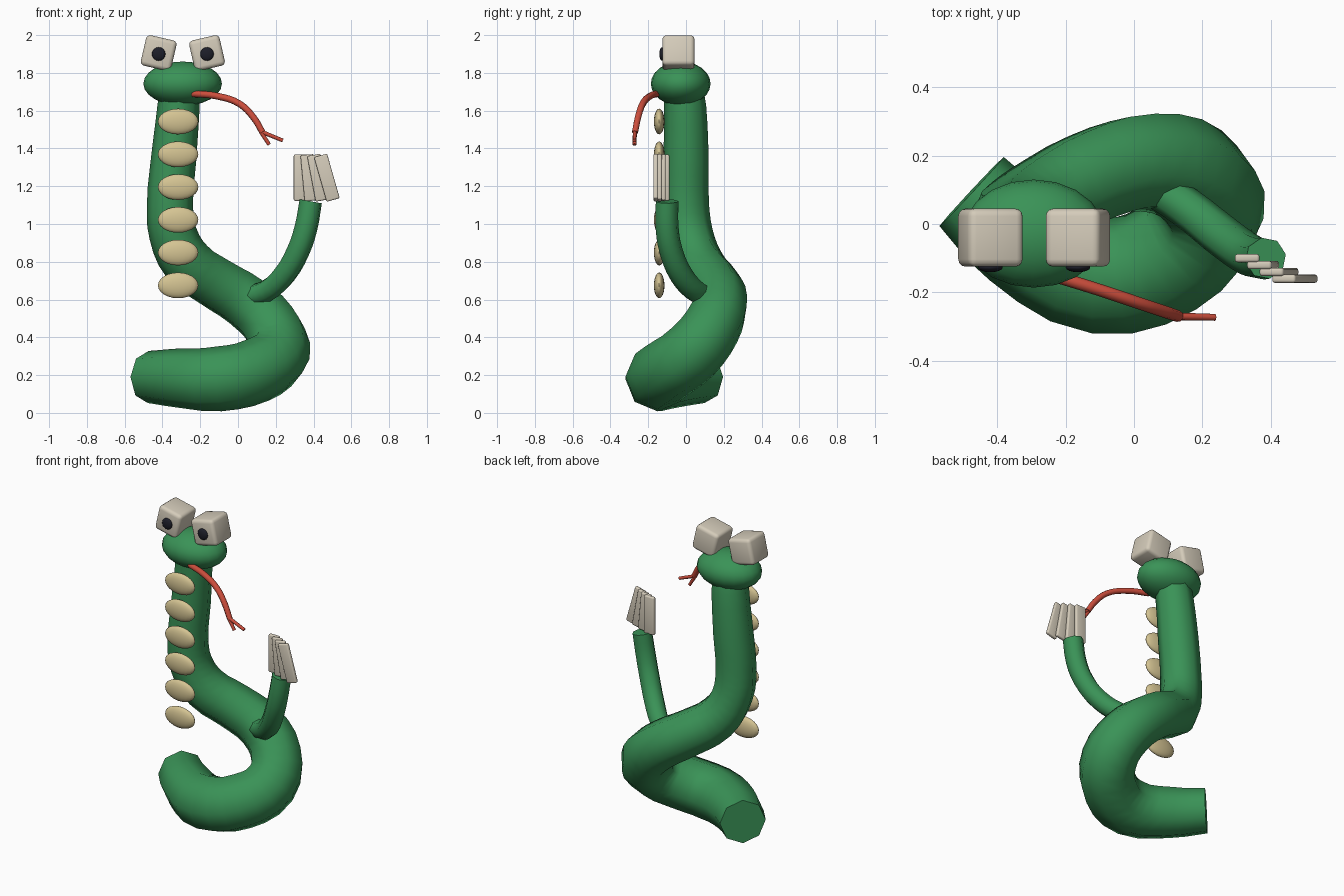
import bpy
import math

if "Cube" in bpy.data.objects:
    bpy.data.objects.remove(bpy.data.objects["Cube"])


def material(name, rgb):
    m = bpy.data.materials.new(name)
    m.diffuse_color = (*rgb, 1)
    m.use_nodes = True
    m.node_tree.nodes["Principled BSDF"].inputs["Base Color"].default_value = m.diffuse_color
    return m


GREEN = material("snake green", (0.042, 0.29, 0.095))
BONE = material("pale bone", (0.66, 0.60, 0.49))
CREAM = material("belly cream", (0.66, 0.55, 0.29))
RED = material("tongue red", (0.60, 0.075, 0.045))
BLACK = material("pupil black", (0.012, 0.013, 0.022))


def finish(obj, name, mat, angle=50):
    obj.name = name
    obj.data.materials.clear()
    obj.data.materials.append(mat)
    bpy.ops.object.select_all(action='DESELECT')
    obj.select_set(True)
    bpy.context.view_layer.objects.active = obj
    bpy.ops.object.shade_smooth_by_angle(angle=math.radians(angle))
    return obj


def tube(name, points, mat, steps=3):
    """Eight-sided tube through (x, y, z, radius) points."""
    cu = bpy.data.curves.new(name, 'CURVE')
    cu.dimensions = '3D'
    cu.bevel_depth = 1
    cu.bevel_resolution = 2
    cu.resolution_u = steps
    cu.use_fill_caps = True
    sp = cu.splines.new('BEZIER')
    sp.bezier_points.add(len(points) - 1)
    for bp, (x, y, z, r) in zip(sp.bezier_points, points):
        bp.co = (x, y, z)
        bp.radius = r
        bp.handle_left_type = bp.handle_right_type = 'AUTO'
    obj = bpy.data.objects.new(name, cu)
    bpy.context.collection.objects.link(obj)
    bpy.ops.object.select_all(action='DESELECT')
    obj.select_set(True)
    bpy.context.view_layer.objects.active = obj
    bpy.ops.object.convert(target='MESH')
    return finish(bpy.context.object, name, mat, 60)


def ellipsoid(name, loc, radii, mat, segments=20, rings=12):
    bpy.ops.mesh.primitive_uv_sphere_add(segments=segments, ring_count=rings, location=loc)
    obj = bpy.context.object
    obj.scale = radii
    bpy.ops.object.transform_apply(location=False, rotation=False)
    return finish(obj, name, mat, 60)


def block(name, loc, size, tilt, bevel, mat):
    bpy.ops.mesh.primitive_cube_add(size=1, location=loc)
    obj = bpy.context.object
    obj.scale = size
    bpy.ops.object.transform_apply(location=False, rotation=False)
    obj.rotation_euler.y = math.radians(tilt)
    mod = obj.modifiers.new("rounded edges", 'BEVEL')
    mod.width = bevel
    mod.segments = 3
    bpy.ops.object.modifier_apply(modifier=mod.name)
    return finish(obj, name, mat)


# Coiled body, from the blunt tail up to the neck
tube("body", [
    (-0.475, 0.095, 0.19, 0.138), (-0.33, -0.04, 0.185, 0.155),
    (-0.10, -0.15, 0.18, 0.172), (0.10, -0.10, 0.225, 0.172),
    (0.215, 0.03, 0.32, 0.168), (0.175, 0.14, 0.46, 0.158),
    (0.04, 0.18, 0.59, 0.148), (-0.12, 0.14, 0.69, 0.142),
    (-0.27, 0.06, 0.80, 0.138), (-0.345, 0.015, 0.95, 0.127),
    (-0.36, 0.0, 1.10, 0.122), (-0.34, 0.0, 1.35, 0.12),
    (-0.315, -0.005, 1.62, 0.112), (-0.305, -0.02, 1.76, 0.10)], GREEN)

# Head
ellipsoid("head", (-0.293, -0.028, 1.743), (0.208, 0.158, 0.117), GREEN)

# Boxy eyes and pupils, mirrored about the head
for side, label in ((-1, "left"), (1, "right")):
    x = -0.292 + side * 0.128
    block("eye_" + label, (x, -0.04, 1.905), (0.165, 0.17, 0.165), -side * 13, 0.022, BONE)
    ellipsoid("pupil_" + label, (x, -0.127, 1.90), (0.036, 0.014, 0.036), BLACK, 16, 8)

# Belly scales
for i in range(6):
    ellipsoid("belly_scale", (-0.317, -0.142, 0.675 + i * 0.1735),
              (0.107, 0.028, 0.068), CREAM)

# Forked tongue
tube("tongue", [
    (-0.24, -0.15, 1.69, 0.018), (-0.11, -0.19, 1.677, 0.018),
    (0.01, -0.23, 1.635, 0.018), (0.085, -0.255, 1.56, 0.018),
    (0.13, -0.27, 1.485, 0.017)], RED, 4)
for tip_x, tip_z in ((0.165, 1.42), (0.237, 1.442)):
    tube("tongue_fork", [(0.12, -0.27, 1.49, 0.011), (tip_x, -0.273, tip_z, 0.010)], RED, 1)

# Arm
tube("arm", [
    (0.055, 0.11, 0.615, 0.057), (0.15, 0.05, 0.645, 0.06),
    (0.245, -0.025, 0.73, 0.062), (0.32, -0.08, 0.86, 0.062),
    (0.36, -0.10, 0.98, 0.062), (0.385, -0.10, 1.12, 0.061)], GREEN)

# Fan of flat fingers
for i in range(4):
    block("finger", (0.331 + i * 0.0465, -0.10 - i * 0.02, 1.245),
          (0.072, 0.024, 0.245), -i * 5.3, 0.008, BONE)
